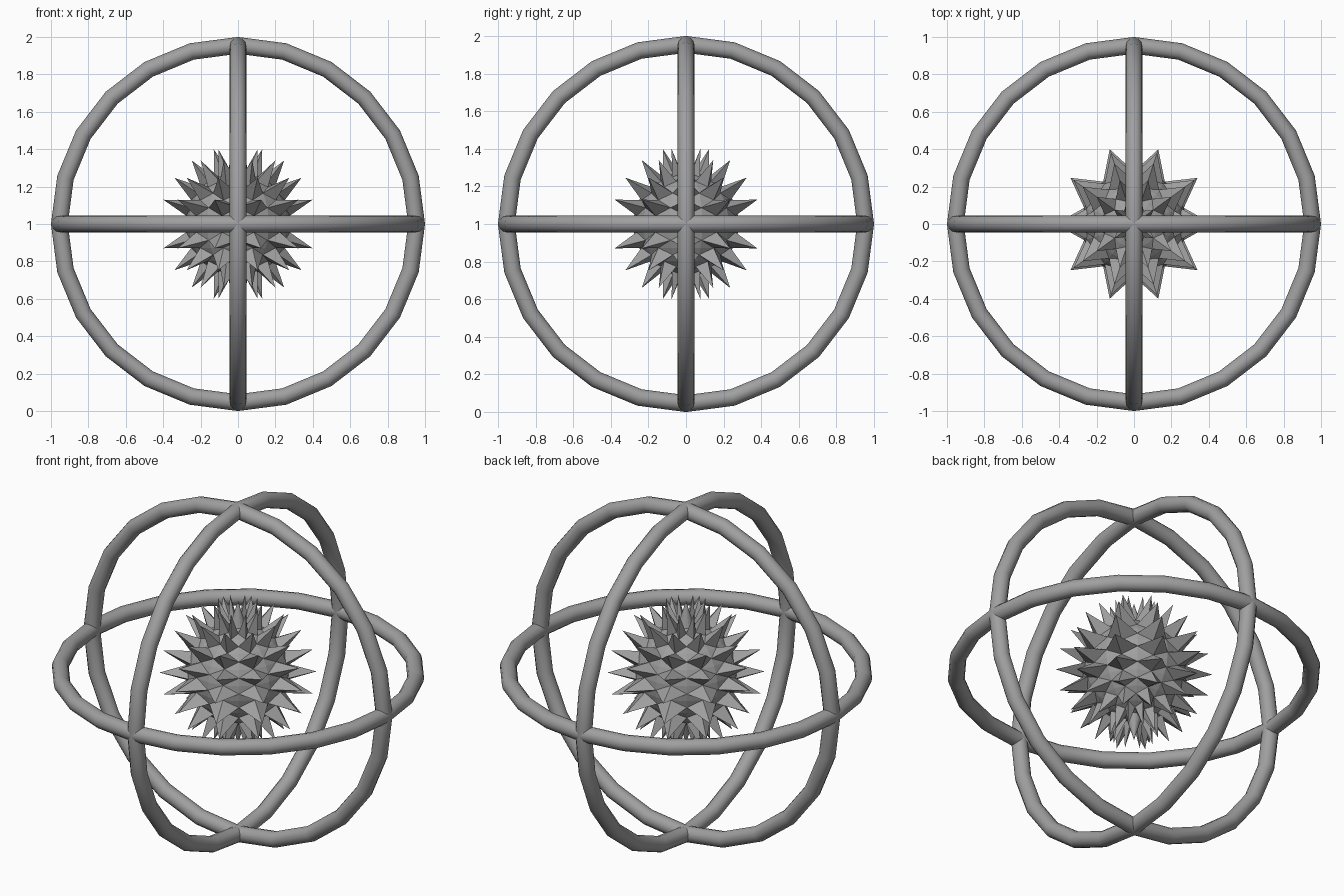
import bpy, bmesh
from math import pi, sin, cos
from mathutils import Vector

CENTRE = Vector((0, 0, 1))

cube = bpy.data.objects.get("Cube")
if cube:
    bpy.data.objects.remove(cube, do_unlink=True)

grey = bpy.data.materials.new("plain grey")
grey.use_nodes = True
colour = (0.35, 0.35, 0.35, 1)
grey.diffuse_color = colour
grey.node_tree.nodes["Principled BSDF"].inputs["Base Color"].default_value = colour


# Three crossing hoops, one around each axis
def hoop(name, rotation):
    bpy.ops.mesh.primitive_torus_add(
        major_segments=24, minor_segments=12, major_radius=0.955,
        minor_radius=0.045, location=CENTRE, rotation=rotation)
    ob = bpy.context.object
    ob.name = name
    ob.data.materials.append(grey)
    bpy.ops.object.shade_smooth_by_angle(angle=pi / 4)


hoop("level_hoop", (0, 0, 0))
hoop("front_hoop", (pi / 2, 0, 0))
hoop("side_hoop", (0, pi / 2, 0))


# Spiked ball: a sphere whose every second vertex is drawn out to a point
def spiked_ball(name, base, tip, steps=20):
    bm = bmesh.new()

    def point(row, col):
        lat, lon = pi / 2 - pi * row / steps, 2 * pi * col / steps
        r = base if row % 2 or col % 2 else tip
        return bm.verts.new((r * cos(lat) * cos(lon), r * cos(lat) * sin(lon), r * sin(lat)))

    top, bottom = point(0, 0), point(steps, 0)
    rows = [[point(r, c) for c in range(steps)] for r in range(1, steps)]
    for c in range(steps):
        d = (c + 1) % steps
        bm.faces.new((top, rows[0][c], rows[0][d]))
        bm.faces.new((bottom, rows[-1][d], rows[-1][c]))
        for upper, lower in zip(rows, rows[1:]):
            bm.faces.new((upper[c], lower[c], lower[d], upper[d]))
    bmesh.ops.triangulate(bm, faces=bm.faces[:], quad_method='SHORT_EDGE')
    bmesh.ops.recalc_face_normals(bm, faces=bm.faces[:])
    mesh = bpy.data.meshes.new(name)
    bm.to_mesh(mesh)
    bm.free()
    mesh.materials.append(grey)
    ob = bpy.data.objects.new(name, mesh)
    ob.location = CENTRE
    bpy.context.collection.objects.link(ob)


spiked_ball("spiked_ball", 0.28, 0.42)
